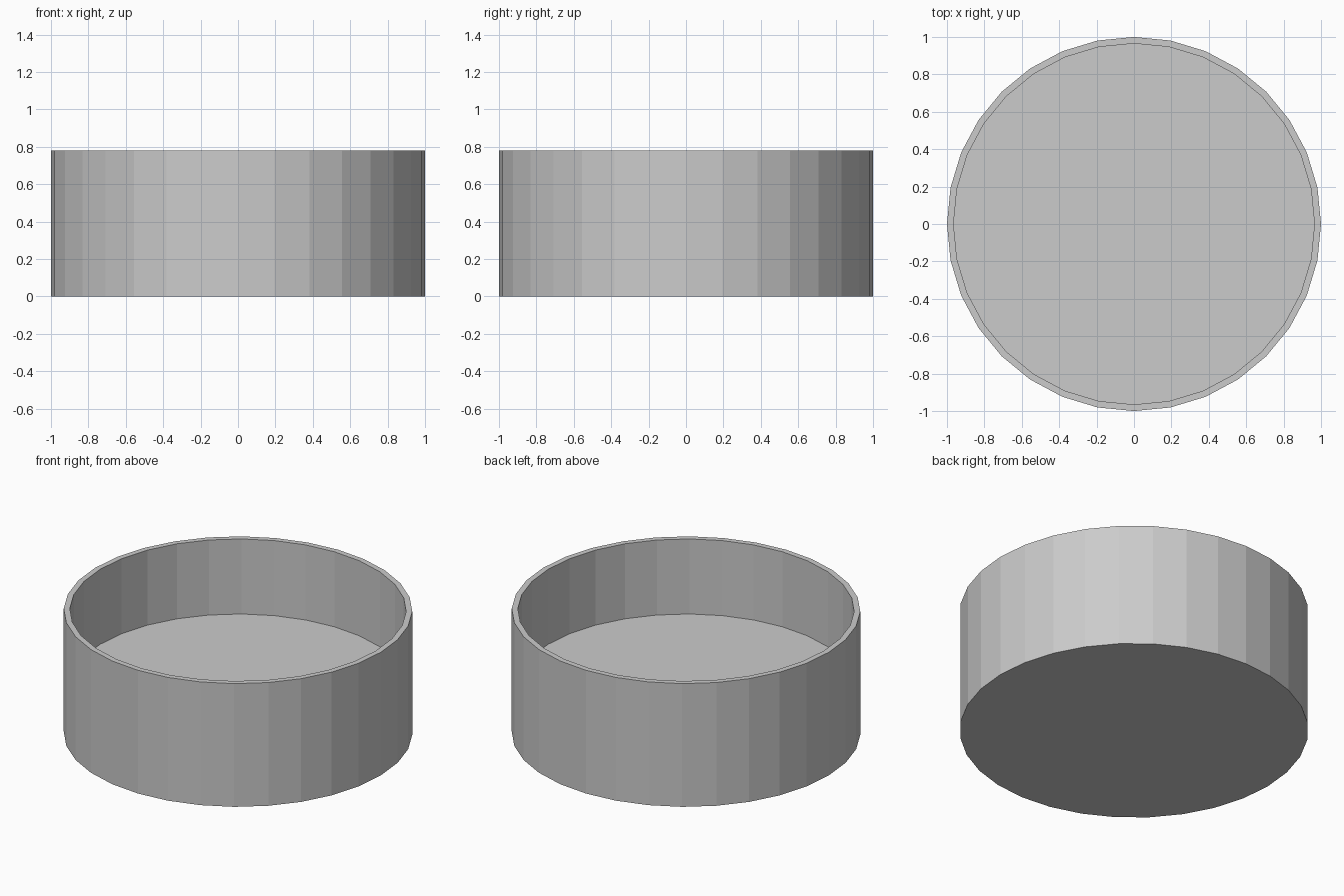
import bpy, bmesh
from math import cos, sin, tau

if "Cube" in bpy.data.objects:
    bpy.data.objects.remove(bpy.data.objects["Cube"])

SIDES = 32
# Lathe profile (radius, z): outer base, outer rim, inner rim, raised inner floor
PROFILE = [(1.0, 0.0), (1.0, 0.78), (0.965, 0.78), (0.965, 0.305)]

bm = bmesh.new()
rings = [[bm.verts.new((r * cos(tau * i / SIDES), r * sin(tau * i / SIDES), z))
          for i in range(SIDES)] for r, z in PROFILE]

# Outer wall, rim and inner wall
for a, b in zip(rings, rings[1:]):
    for i in range(SIDES):
        j = (i + 1) % SIDES
        bm.faces.new((a[i], a[j], b[j], b[i]))

# Underside and inner floor
bm.faces.new(rings[0][::-1])
bm.faces.new(rings[-1])
bmesh.ops.recalc_face_normals(bm, faces=bm.faces[:])

mesh = bpy.data.meshes.new("round_dish")
bm.to_mesh(mesh)
bm.free()
dish = bpy.data.objects.new("round_dish", mesh)
bpy.context.collection.objects.link(dish)
